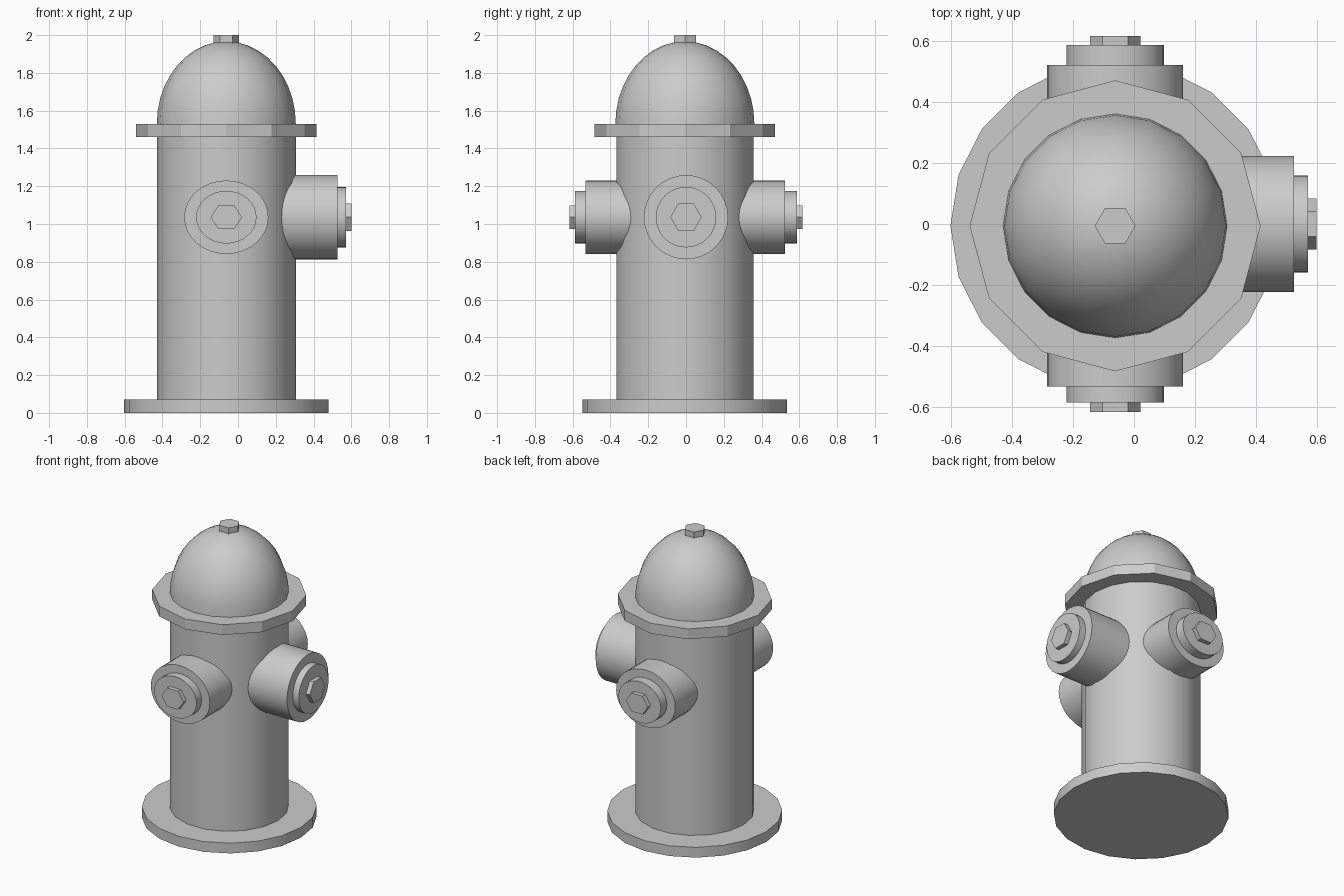
import bpy, bmesh
from math import sin, cos, pi, radians
from mathutils import Matrix, Vector

if "Cube" in bpy.data.objects:
    bpy.data.objects.remove(bpy.data.objects["Cube"])

CX, CY = -0.062, -0.006   # main vertical axis
OUT_Z = 1.036             # height of the outlets


def frame(origin, x, y, z):
    m = Matrix((x, y, z)).transposed().to_4x4()
    m.translation = Vector(origin)
    return m


def lathe(name, profile, sides, matrix, smooth=True):
    """Spin (radius, height) points round local z; ends are closed."""
    bm = bmesh.new()
    rings = []
    for r, h in profile:
        if r < 1e-6:
            rings.append([bm.verts.new(matrix @ Vector((0, 0, h)))])
        else:
            rings.append([bm.verts.new(matrix @ Vector((r * cos(2 * pi * i / sides),
                                                        r * sin(2 * pi * i / sides), h)))
                          for i in range(sides)])
    for a, b in zip(rings, rings[1:]):
        for i in range(sides):
            j = (i + 1) % sides
            if len(b) == 1:
                bm.faces.new((a[i], a[j], b[0]))
            else:
                bm.faces.new((a[i], a[j], b[j], b[i]))
    if len(rings[0]) > 1:
        bm.faces.new(rings[0][::-1])
    if len(rings[-1]) > 1:
        bm.faces.new(rings[-1])
    bmesh.ops.recalc_face_normals(bm, faces=bm.faces[:])
    mesh = bpy.data.meshes.new(name)
    bm.to_mesh(mesh)
    bm.free()
    ob = bpy.data.objects.new(name, mesh)
    bpy.context.collection.objects.link(ob)
    if smooth:
        bpy.ops.object.select_all(action='DESELECT')
        ob.select_set(True)
        bpy.context.view_layer.objects.active = ob
        bpy.ops.object.shade_smooth_by_angle(angle=radians(29))
    return ob


def disc(name, r, z0, z1, sides, matrix, smooth=True):
    return lathe(name, [(r, z0), (r, z1)], sides, matrix, smooth)


# Upright parts: foot, barrel, collar, dome, top nut
up = Matrix.Translation((CX, CY, 0))
disc("base_plate", 0.541, 0, 0.07, 20, up)
disc("barrel", 0.368, 0.03, 1.50, 18, up)
disc("collar", 0.478, 1.46, 1.53, 12, up, False)
N = 10
dome = [(0.368 * cos(pi / 2 * i / N) if i < N else 0, 1.53 + 0.437 * sin(pi / 2 * i / N))
        for i in range(N + 1)]
lathe("dome", dome, 20, up)
disc("top_nut", 0.067, 1.94, 2.0, 6, up, False)


# Outlets: pipe, cap and hex nut along local z
def outlet(name, matrix, pipe, cap, nut):
    disc(name + "_pipe", 0.223, 0.1, pipe, 32, matrix)
    disc(name + "_cap", 0.16, pipe - 0.03, cap, 32, matrix)
    disc(name + "_nut", 0.083, cap - 0.03, nut, 6, matrix, False)


flat = (0, 0, 0.872)      # side outlets are slightly squashed in height
outlet("front_outlet", frame((CX, 0, OUT_Z), (1, 0, 0), flat, (0, -1, 0)), 0.533, 0.587, 0.617)
outlet("back_outlet", frame((CX, 0, OUT_Z), (-1, 0, 0), flat, (0, 1, 0)), 0.523, 0.588, 0.618)
outlet("right_outlet", frame((0, 0, OUT_Z), (0, 1, 0), (0, 0, 1), (1, 0, 0)), 0.526, 0.571, 0.60)
